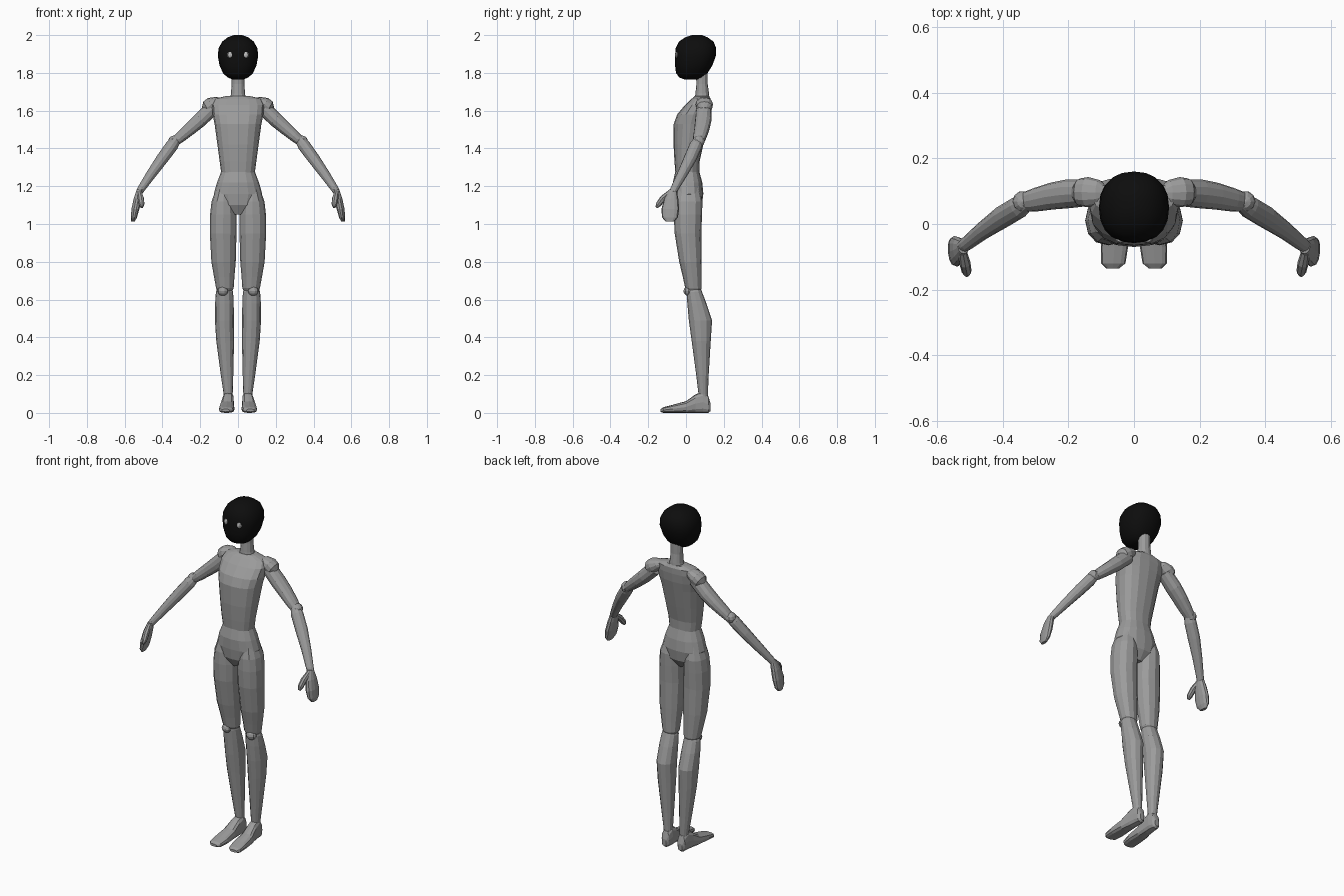
import bpy, bmesh, math
from mathutils import Vector

def material(name, v):
    m = bpy.data.materials.new(name)
    m.diffuse_color = (v, v, v, 1)
    return m

GREY = material("body grey", 0.33)
BLACK = material("head black", 0.004)
PALE = material("eye pale grey", 0.5)

def loft(name, rings, mat=GREY, n=12, power=2.2, mirror=False):
    """Skin rings of (centre, u half-axis vector, v half-axis vector)."""
    bm = bmesh.new()
    loops = []
    for c, u, v in rings:
        loop = []
        for i in range(n):
            a = 2 * math.pi * i / n
            s, t = [math.copysign(abs(w) ** (2 / power), w) for w in (math.cos(a), math.sin(a))]
            loop.append(bm.verts.new(Vector(c) + Vector(u) * s + Vector(v) * t))
        loops.append(loop)
    for a, b in zip(loops, loops[1:]):
        for i in range(n):
            j = (i + 1) % n
            bm.faces.new((a[i], a[j], b[j], b[i]))
    bm.faces.new(loops[0])
    bm.faces.new(loops[-1])
    bmesh.ops.recalc_face_normals(bm, faces=bm.faces)
    me = bpy.data.meshes.new(name)
    bm.to_mesh(me)
    bm.free()
    me.materials.append(mat)
    ob = bpy.data.objects.new(name, me)
    bpy.context.collection.objects.link(ob)
    if mirror:
        ob.modifiers.new("mirror", 'MIRROR').use_mirror_merge = False
    return ob

def level(z, x0, x1, y0, y1):
    """Horizontal ring from its extents."""
    return ((x0 + x1) / 2, (y0 + y1) / 2, z), ((x1 - x0) / 2, 0, 0), (0, (y1 - y0) / 2, 0)

def upright(y, x0, x1, z0, z1):
    """Ring facing along y from its extents."""
    return ((x0 + x1) / 2, y, (z0 + z1) / 2), ((x1 - x0) / 2, 0, 0), (0, 0, (z1 - z0) / 2)

def tube(name, pts, **kw):
    """Limb along points of (x, y, z, horizontal radius, other radius)."""
    d = (Vector(pts[-1][:3]) - Vector(pts[0][:3])).normalized()
    u = d.cross(Vector((0, 0, 1))).normalized()
    v = d.cross(u)
    return loft(name, [(p[:3], u * p[3], v * p[4]) for p in pts], mirror=True, **kw)

def ball(name, c, r, mat=GREY, n=10):
    """Mirrored ellipsoid."""
    rings = []
    for k in range(7):
        a = math.pi * (k + 0.15) / 6.3 - math.pi / 2
        rings.append(((c[0], c[1], c[2] + r[2] * math.sin(a)),
                      (r[0] * math.cos(a), 0, 0), (0, r[1] * math.cos(a), 0)))
    return loft(name, rings, mat, n, 2, True)

# head
head = loft("head", [level(z, -w, w, a, b) for z, w, a, b in (
    (1.766, .03, -.01, .07), (1.776, .056, -.036, .09), (1.80, .08, -.053, .115),
    (1.84, .098, -.058, .14), (1.89, .107, -.058, .158), (1.93, .103, -.055, .16),
    (1.965, .084, -.038, .146), (1.988, .055, -.005, .115), (2.0, .022, .03, .085))],
    BLACK, 20, 2.3)
for p in head.data.polygons:
    p.use_smooth = True
ball("eyes", (.042, -.049, 1.895), (.015, .009, .017), PALE, 8)

# neck and trunk
loft("neck", [level(z, -w, w, a, b) for z, w, a, b in (
    (1.655, .045, .045, .125), (1.69, .037, .05, .122), (1.74, .034, .055, .115),
    (1.82, .034, .052, .115))])
loft("chest", [level(z, -w, w, a, b) for z, w, a, b in (
    (1.265, .088, -.056, .07), (1.33, .097, -.061, .072), (1.42, .109, -.066, .092),
    (1.53, .124, -.065, .115), (1.58, .134, -.047, .125), (1.63, .138, -.005, .13),
    (1.663, .125, .03, .13), (1.678, .06, .048, .122))], n=16, power=2.4)
loft("pelvis", [level(z, -w, w, a, b) for z, w, a, b in (
    (1.28, .088, -.056, .07), (1.22, .111, -.07, .086), (1.16, .128, -.069, .092),
    (1.10, .105, -.062, .084), (1.05, .03, -.035, .05))], n=16, power=2.3)

# legs
loft("thighs", [level(*r) for r in (
    (1.23, .04, .1, -.04, .06), (1.12, .014, .14, -.063, .087), (1.05, .008, .148, -.065, .085),
    (.95, .008, .149, -.06, .081), (.8, .012, .141, -.036, .083), (.72, .019, .127, -.017, .083),
    (.66, .023, .116, -.004, .083), (.635, .035, .105, .012, .075))], mirror=True)
loft("shins", [level(*r) for r in (
    (.67, .035, .107, .01, .074), (.64, .026, .117, .003, .085), (.58, .023, .121, .007, .108),
    (.49, .021, .122, .015, .138), (.38, .021, .115, .03, .131), (.2, .025, .091, .054, .12),
    (.1, .028, .076, .066, .116), (.06, .032, .074, .068, .114))], mirror=True)
ball("kneecaps", (.08, .013, .645), (.03, .028, .026))
loft("feet", [upright(*r) for r in (
    (-.135, .045, .085, .006, .02), (-.12, .026, .1, 0, .03), (-.07, .018, .101, 0, .043),
    (0, .02, .096, 0, .062), (.05, .022, .086, 0, .098), (.09, .022, .08, 0, .114),
    (.118, .027, .076, 0, .09), (.13, .038, .065, .01, .05))], power=2.8, mirror=True)

# arms
tube("shoulder_pads", [
    (.085, .095, 1.657, .018, .012), (.105, .096, 1.65, .038, .026), (.14, .097, 1.632, .046, .04),
    (.165, .097, 1.615, .042, .038), (.182, .096, 1.602, .02, .018)])
tube("upper_arms", [
    (.13, .096, 1.62, .04, .04), (.2, .092, 1.552, .044, .039), (.25, .085, 1.508, .041, .035),
    (.3, .074, 1.465, .036, .03), (.34, .066, 1.43, .028, .023)])
ball("elbows", (.34, .068, 1.438), (.03, .033, .03))
tube("forearms", [
    (.325, .068, 1.45, .025, .024), (.35, .052, 1.415, .034, .032), (.4, .022, 1.347, .034, .03),
    (.46, -.02, 1.263, .027, .025), (.513, -.062, 1.185, .021, .019), (.525, -.07, 1.165, .018, .016)])

# mitten hands
loft("palms", [((x, y, z), (.1 * a, a, 0), (b, -.1 * b, 0)) for x, y, z, a, b in (
    (.52, -.07, 1.182, .02, .016), (.531, -.078, 1.135, .037, .021), (.543, -.083, 1.08, .047, .021),
    (.551, -.085, 1.035, .042, .016), (.556, -.085, 1.012, .022, .009))], mirror=True)
tube("thumbs", [
    (.522, -.085, 1.168, .013, .013), (.515, -.12, 1.137, .017, .017),
    (.51, -.145, 1.105, .015, .015), (.509, -.156, 1.088, .007, .007)], n=8)
